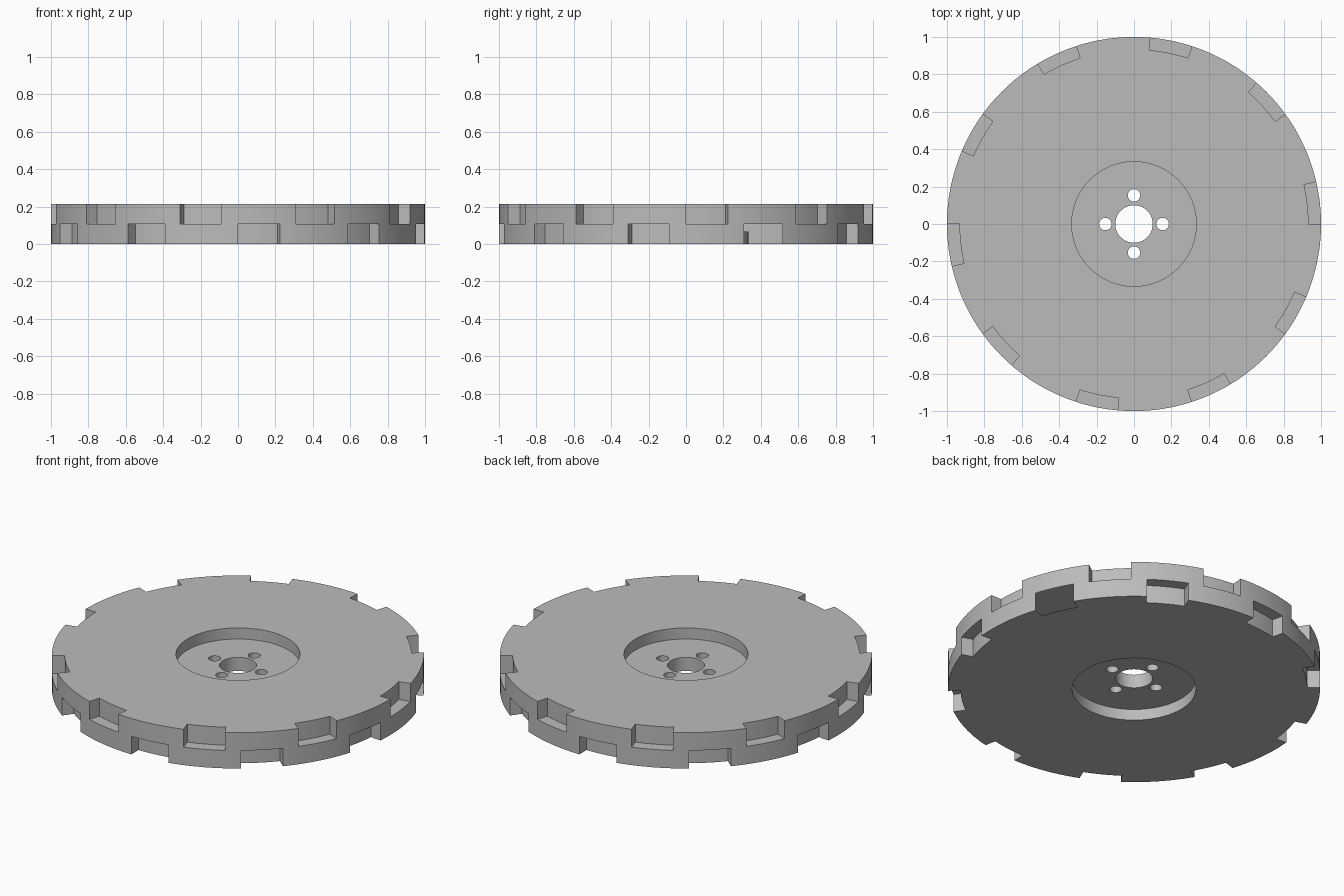
import bpy
import bmesh
from math import cos, sin, radians, pi

cube = bpy.data.objects.get("Cube")
if cube:
    bpy.data.objects.remove(cube, do_unlink=True)

HEIGHT = 0.213
HALF = HEIGHT / 2
RECESS_DEPTH = 0.066
NOTCH_RADIUS = 0.933
NOTCH_ANGLE = 13
NOTCH_COUNT = 10
PITCH = 360 / NOTCH_COUNT

metal = bpy.data.materials.new("plain grey metal")
metal.use_nodes = True
GREY = (0.5, 0.5, 0.5, 1)
metal.diffuse_color = GREY
metal.node_tree.nodes["Principled BSDF"].inputs["Base Color"].default_value = GREY


def prism(bm, outline, z0, z1):
    """Add a closed upright prism over a counter-clockwise outline."""
    low = [bm.verts.new((x, y, z0)) for x, y in outline]
    high = [bm.verts.new((x, y, z1)) for x, y in outline]
    bm.faces.new(low[::-1])
    bm.faces.new(high)
    for i in range(len(low)):
        j = (i + 1) % len(low)
        bm.faces.new((low[i], low[j], high[j], high[i]))


def circle(radius, steps, cx=0, cy=0):
    return [(cx + radius * cos(2 * pi * i / steps),
             cy + radius * sin(2 * pi * i / steps)) for i in range(steps)]


def sector(inner, outer, start, sweep):
    """Outline of a ring sector, angles in degrees."""
    angles = [radians(start + a) for a in range(sweep + 1)]
    return ([(outer * cos(a), outer * sin(a)) for a in angles]
            + [(inner * cos(a), inner * sin(a)) for a in reversed(angles)])


def make_object(name, prisms):
    bm = bmesh.new()
    for outline, z0, z1 in prisms:
        prism(bm, outline, z0, z1)
    mesh = bpy.data.meshes.new(name)
    bm.to_mesh(mesh)
    bm.free()
    mesh.materials.append(metal)
    obj = bpy.data.objects.new(name, mesh)
    bpy.context.collection.objects.link(obj)
    return obj


def cut(target, name, prisms):
    cutter = make_object(name, prisms)
    cutter.hide_render = True
    mod = target.modifiers.new(name, "BOOLEAN")
    mod.operation = "DIFFERENCE"
    mod.solver = "EXACT"
    mod.object = cutter
    bpy.context.view_layer.objects.active = target
    bpy.ops.object.modifier_apply(modifier=mod.name)
    bpy.data.objects.remove(cutter, do_unlink=True)


# Solid disc
disc = make_object("notched_disc", [(circle(1, 360), 0, HEIGHT)])

# Rim notches: upper row, and lower row turned by half a pitch
upper = [(sector(NOTCH_RADIUS, 1.1, k * PITCH, NOTCH_ANGLE), HALF, HEIGHT + 0.1)
         for k in range(NOTCH_COUNT)]
lower = [(sector(NOTCH_RADIUS, 1.1, (k + 0.5) * PITCH, NOTCH_ANGLE), -0.1, HALF)
         for k in range(NOTCH_COUNT)]
cut(disc, "upper_notches", upper)
cut(disc, "lower_notches", lower)

# Round recess in both faces
recess = circle(0.333, 120)
cut(disc, "hub_recesses", [(recess, HEIGHT - RECESS_DEPTH, HEIGHT + 0.1),
                           (recess, -0.1, RECESS_DEPTH)])

# Shaft hole and four bolt holes
holes = [circle(0.1, 64)]
for k in range(4):
    a = k * pi / 2
    holes.append(circle(0.033, 32, 0.153 * cos(a), 0.153 * sin(a)))
cut(disc, "hub_holes", [(h, -0.1, HEIGHT + 0.1) for h in holes])

# Smooth curved walls, keep sharp edges
bpy.ops.object.select_all(action="DESELECT")
disc.select_set(True)
bpy.context.view_layer.objects.active = disc
bpy.ops.object.shade_smooth_by_angle(angle=radians(30))
